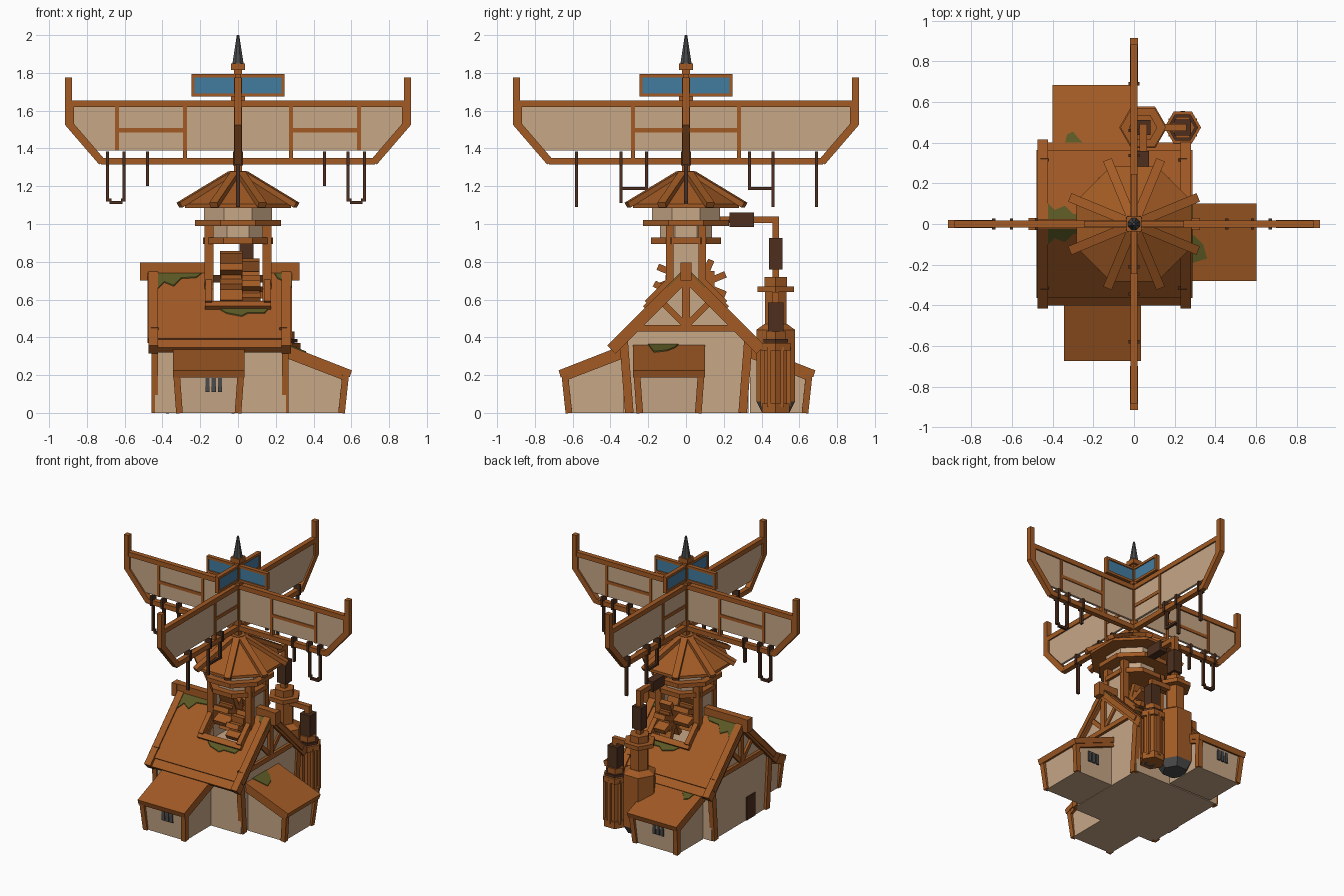
import bpy, bmesh, math
from mathutils import Matrix, Vector

if "Cube" in bpy.data.objects:
    bpy.data.objects.remove(bpy.data.objects["Cube"])

COLOURS = {
    "timber": (0.36, 0.103, 0.018), "plaster": (0.57, 0.385, 0.24),
    "dark_wood": (0.075, 0.028, 0.013), "moss": (0.105, 0.1, 0.018),
    "glass": (0.055, 0.2, 0.35), "iron": (0.07, 0.07, 0.07),
}
MATS = {}
for n, c in COLOURS.items():
    MATS[n] = bpy.data.materials.new(n)
    MATS[n].diffuse_color = (*c, 1)


class Part:
    """Collects flat shaded solids into one named object."""
    def __init__(self, name, mat):
        self.name, self.mat, self.bm = name, mat, bmesh.new()

    def beam(self, p, q, a, b, ref=(1, 0, 0)):
        # Bar from p to q; a is its size along ref, b across
        p, q, ref = Vector(p), Vector(q), Vector(ref)
        d = (q - p).normalized()
        s = (ref - d * ref.dot(d)).normalized()
        m = Matrix((s, d.cross(s), d)).transposed().to_4x4()
        m.translation = (p + q) / 2
        bmesh.ops.create_cube(self.bm, size=1, matrix=m @ Matrix.Diagonal((a, b, (q - p).length, 1)))
        return self

    def box(self, x0, x1, y0, y1, z0, z1):
        return self.beam(((x0 + x1) / 2, (y0 + y1) / 2, z0), ((x0 + x1) / 2, (y0 + y1) / 2, z1),
                         abs(x1 - x0), abs(y1 - y0))

    def prism(self, pts, f, lo, hi):
        # Profile pts extruded from lo to hi; f maps (a, b, depth) to a point
        rings = [[self.bm.verts.new(f(a, b, t)) for a, b in pts] for t in (lo, hi)]
        n = len(pts)
        for r in rings:
            self.bm.faces.new(r)
        for i in range(n):
            j = (i + 1) % n
            self.bm.faces.new((rings[0][i], rings[0][j], rings[1][j], rings[1][i]))
        return self

    def drum(self, x, y, z0, z1, r0, r1=None, n=8, turn=0.5):
        r1 = r0 if r1 is None else r1
        m = Matrix.Translation((x, y, (z0 + z1) / 2)) @ Matrix.Rotation(turn * math.tau / n, 4, 'Z')
        bmesh.ops.create_cone(self.bm, cap_ends=True, segments=n, radius1=r0, radius2=r1,
                              depth=z1 - z0, matrix=m)
        return self

    def done(self, matrix=Matrix()):
        self.bm.transform(matrix)
        bmesh.ops.recalc_face_normals(self.bm, faces=self.bm.faces)
        me = bpy.data.meshes.new(self.name)
        self.bm.to_mesh(me)
        self.bm.free()
        me.materials.append(MATS[self.mat])
        bpy.context.collection.objects.link(bpy.data.objects.new(self.name, me))


along_x = lambda a, b, t: (t, a, b)
along_y = lambda a, b, t: (a, t, b)
SIDES = (-1, 1)

# Main house walls, lowered in the middle for the wheel well
walls = Part("house_walls", "plaster")
gable = [(-.33, 0), (.33, 0), (.33, .37), (0, .70), (-.33, .37)]
well = [(-.33, 0), (.33, 0), (.33, .37), (.18, .52), (-.18, .52), (-.33, .37)]
walls.prism(gable, along_x, -.44, -.13).prism(well, along_x, -.13, .13).prism(gable, along_x, .13, .255)
walls.done()

# Two layer roof
roof = Part("house_roof", "timber")
def slab(s, y0, y1, c, t, x0, x1):
    roof.prism([(s * y0, c - y0), (s * y1, c - y1), (s * (y1 - t), c - y1 - t), (s * y0, c - y0 - 2 * t)],
               along_x, x0, x1)
for s in SIDES:
    slab(s, 0, .365, .76, .025, -.48, -.13)
    slab(s, 0, .365, .76, .025, .13, .287)
    slab(s, .2, .365, .76, .025, -.13, .13)
    slab(s, .30, .40, .745, .025, -.46, .27)
roof.done()
ridge = Part("ridge_beam", "timber")
for x0, x1 in ((-.5, -.15), (.15, .3)):
    ridge.box(x0, x1, -.025, .025, .74, .795)
for x0, x1 in ((-.52, -.48), (.285, .325)):
    ridge.box(x0, x1, -.03, .03, .70, .795)
ridge.done()

# Corner posts and gable trusses
frame = Part("house_frame", "timber")
for x in (-.44, .25):
    for s in SIDES:
        frame.beam((x, s * .30, 0), (x, s * .33, .38), .035, .045)
        frame.beam((x * 1.02, s * .395, .335), (x * 1.02, 0, .73), .05, .06)
        frame.beam((x, 0, .46), (x, s * .125, .585), .035, .03)
    frame.box(x - .02, x + .025, -.28, .28, .43, .465)
    frame.box(x - .02, x + .025, -.02, .02, .46, .70)
frame.done()
Part("side_door", "dark_wood").box(-.446, -.43, -.17, -.07, 0, .17).done()

# Three lean-to annexes, built pointing along +x
def annex(name, matrix, half, grate):
    flip = lambda a, b, t: (a, t, b)
    Part(name + "_walls", "plaster").prism([(0, 0), (.295, 0), (.308, .2), (0, .325)], flip,
                                           -half + .025, half - .025).done(matrix)
    Part(name + "_roof", "timber").prism([(0, .36), (.345, .225), (.333, .188), (0, .32)], flip,
                                         -half, half).done(matrix)
    posts = Part(name + "_posts", "timber")
    for s in SIDES:
        posts.beam((.29, s * (half - .035), 0), (.312, s * (half - .02), .205), .035, .035)
        posts.beam((0, s * (half - .02), .305), (.312, s * (half - .02), .185), .03, .03, (0, 1, 0))
    posts.done(matrix)
    bars = Part(name + "_grate", "iron")
    for i in (-1, 0, 1):
        if grate == "end":
            bars.box(.29, .312, .015 + i * .033, .038 + i * .033, .11, .185)
        else:
            bars.box(.15 + i * .033, .173 + i * .033, half - .03, half - .015, .11, .185)
    bars.done(matrix)

def place(x, y, deg):
    return Matrix.Translation((x, y, 0)) @ Matrix.Rotation(math.radians(deg), 4, 'Z')
annex("front_annex", place(-.155, -.33, -90), .19, "end")
annex("right_annex", place(.258, -.09, 0), .19, "side")
annex("back_annex", place(-.2, .34, 90), .2, "end")

# Moss plates lying on the roofs
moss = Part("moss", "moss")
top_left = [(-.47, -.005), (-.17, -.005), (-.22, -.045), (-.3, -.05), (-.34, -.09), (-.39, -.07), (-.43, -.11)]
top_right = [(.18, -.005), (.287, -.005), (.287, -.10), (.255, -.07), (.21, -.05)]
below = [(-.12, -.2), (.17, -.2), (.14, -.235), (.05, -.235), (.02, -.25), (-.06, -.235)]
on_roof = lambda x, y, t: (x, y, .76 - abs(y) + t)
for s in SIDES:
    for pts in (top_left, top_right, below):
        moss.prism([(x, s * y) for x, y in pts], on_roof, -.003, .006)
moss.prism([(.26, -.2), (.36, -.17), (.34, -.1), (.30, -.06), (.26, -.04)],
           lambda x, y, t: (x, y, .36 - (x - .258) * .391 + t), -.003, .006)
moss.prism([(-.34, .40), (-.25, .40), (-.28, .43), (-.3, .455), (-.33, .44)],
           lambda x, y, t: (x, y, .36 - (y - .34) * .391 + t), -.003, .006)
moss.done()
pegs = Part("roof_pegs", "dark_wood")
for x in (-.44, .24):
    for s in SIDES:
        pegs.box(x - .02, x + .02, s * .305, s * .322, .43, .452)
pegs.done()

# Tower legs and rings
tower = Part("tower_frame", "timber")
for sx in SIDES:
    for sy in SIDES:
        tower.box(sx * .13, sx * .178, sy * .065, sy * .105, .5, 1.0)
tower.drum(0, 0, .895, .928, .2).drum(0, 0, .99, 1.022, .245).done()
tw = Part("tower_walls", "plaster")
for s in SIDES:
    tw.box(s * .14, s * .165, -.07, .07, .6, .92)
tw.drum(0, 0, .91, 1.0, .15).drum(0, 0, 1.0, 1.1, .195).done()

# Tower roof with battens on the corners
cap = Part("tower_roof", "timber")
cap.drum(0, 0, 1.085, 1.105, .305).drum(0, 0, 1.105, 1.255, .305, .05).drum(0, 0, 1.25, 1.28, .05)
for i in range(8):
    a = (i + .5) * math.tau / 8
    c, s = math.cos(a), math.sin(a)
    cap.beam((.04 * c, .04 * s, 1.265), (.335 * c, .335 * s, 1.10), .045, .03, (-s, c, 0))
cap.done()

# Curbs around the wheel well
curb = Part("well_curb", "timber")
for s in SIDES:
    curb.beam((-.175, s * .2, .565), (.175, s * .2, .565), .04, .04, (0, 1, 1 * -s))
    for x in (-.155, .155):
        curb.beam((x, s * .2, .575), (x, s * .07, .705), .035, .05)
curb.done()

# Paddle wheels
def wheel(name, x, y, z, r, w, n):
    p = Part(name, "timber")
    for i in range(n):
        a = (i + .5) * math.tau / n
        d = Vector((0, math.cos(a), math.sin(a)))
        p.beam((x, y, z), Vector((x, y, z)) + d * r, w, .035)
    p.beam((x - w * .45, y, z), (x + w * .45, y, z), r, r, (0, 1, 0))
    p.done()
wheel("large_wheel", -.035, -.02, .72, .14, .12, 8)
wheel("small_wheel", .07, .08, .68, .14, .09, 8)
wheel("front_wheel", .07, -.09, .64, .09, .1, 6)
Part("wheel_axle", "dark_wood").box(-.14, .14, -.03, .01, .69, .73).done()

# Crossed sails
def sail(tag, deg, posts, rails, hooks):
    m = Matrix.Rotation(math.radians(deg), 4, 'Z')
    Part(tag + "_panel", "plaster").prism(
        [(-.885, 1.63), (.885, 1.63), (.885, 1.53), (.765, 1.388), (-.765, 1.388), (-.885, 1.53)],
        along_y, -.008, .008).done(m)
    f = Part(tag + "_frame", "timber")
    f.box(-.9, .9, -.018, .018, 1.62, 1.655).box(-.725, .725, -.018, .018, 1.315, 1.35)
    for s in SIDES:
        f.prism([(s * .88, 1.775), (s * .916, 1.775), (s * .916, 1.525), (s * .735, 1.315),
                 (s * .70, 1.335), (s * .868, 1.53), (s * .868, 1.62), (s * .88, 1.62)],
                along_y, -.019, .019)
    for x in posts:
        f.box(x - .01, x + .01, -.015, .015, 1.34 if abs(x) < .5 else 1.388, 1.63)
    for x0, x1 in rails:
        f.box(x0, x1, -.014, .014, 1.485, 1.508)
    for z in (1.683, 1.785):  # lantern frame
        f.box(-.247, .247, -.015, .015, z - .009, z + .009)
    for s in SIDES:
        f.box(s * .23, s * .247, -.015, .015, 1.675, 1.793)
    f.done(m)
    Part(tag + "_lantern_glass", "glass").box(-.235, .235, -.008, .008, 1.685, 1.785).done(m)
    h = Part(tag + "_hooks", "dark_wood")
    for x, z in hooks[0]:
        h.box(x - .008, x + .008, -.026, .026, 1.31, 1.385)
        h.box(x - .008, x + .008, -.01, .01, z, 1.32)
    for x0, x1, z in hooks[1]:
        h.box(x0, x1, -.0095, .0095, z - .008, z + .008)
    h.done(m)

u_bars = [(-.69, -.67, 1.128), (-.68, -.612, 1.113), (-.62, -.597, 1.128),
          (.577, .6, 1.128), (.592, .66, 1.113), (.65, .678, 1.128)]
sail("cross_sail", 0, (-.64, -.28, .28, .64), ((-.64, -.28), (.28, .64)),
     ([(-.69, 1.12), (-.603, 1.12), (-.48, 1.2), (.457, 1.2), (.583, 1.12), (.67, 1.12)], u_bars))
sail("long_sail", 90, (-.28, .28), ((-.28, .28),),
     ([(-.58, 1.09), (-.345, 1.11), (-.21, 1.18), (.337, 1.18), (.46, 1.09), (.69, 1.09)],
      [(-.345, -.21, 1.188), (.337, .46, 1.188)]))

# Mast and finial
Part("mast", "timber").box(-.02, .02, -.02, .02, 1.25, 1.83).box(-.036, .036, -.036, .036, 1.655, 1.675) \
    .box(-.036, .036, -.036, .036, 1.815, 1.85).done()
Part("finial", "iron").drum(0, 0, 1.85, 2.0, .032, .007, 8).done()

# Boilers and their pipes
AX, BX, Y = .045, .24, .475
b = Part("boilers", "timber")
b.drum(AX, Y, .06, .44, .118, n=6).drum(AX, Y, .44, .47, .118, .07, n=6).drum(AX, Y, .46, .65, .066, n=6)
b.drum(AX, Y, .64, .67, .112, n=6).drum(AX, Y, .67, .72, .07, n=6)
b.drum(BX, Y, .05, .33, .07, n=6).drum(BX, Y, .33, .37, .09, n=6).drum(BX, Y, .37, .43, .06, n=6)
b.drum(BX, Y, 0, .05, .085, n=6)
for i in range(6):
    a = (i + .5) * math.tau / 6
    b.beam((BX + .07 * math.cos(a), Y + .07 * math.sin(a), .03),
           (BX + .07 * math.cos(a), Y + .07 * math.sin(a), .35), .02, .02)
b.done()
pipes = Part("pipes", "timber")
pipes.box(AX - .018, AX + .018, Y - .018, Y + .018, .7, 1.04).box(AX - .018, AX + .018, .14, Y, 1.005, 1.04)
pipes.box(BX - .018, BX + .018, Y - .018, Y + .018, .42, .64).box(AX, BX, Y - .018, Y + .018, .605, .64)
pipes.done()
sleeves = Part("pipe_sleeves", "dark_wood")
sleeves.box(AX - .036, AX + .036, Y - .036, Y + .036, .76, .925)
sleeves.box(AX - .03, AX + .03, .23, .36, .985, 1.06).box(BX - .04, BX + .04, Y - .04, Y + .04, .43, .585)
sleeves.drum(BX, Y, .372, .39, .075, n=6).done()
Part("boiler_base", "iron").drum(AX, Y, .004, .06, .085, .118, 6).drum(BX, Y, 0, .01, .06, n=6).done()

for m in bpy.data.materials:
    if m.users and not m.is_grease_pencil:
        m.use_nodes = True
        m.node_tree.nodes["Principled BSDF"].inputs["Base Color"].default_value = m.diffuse_color
